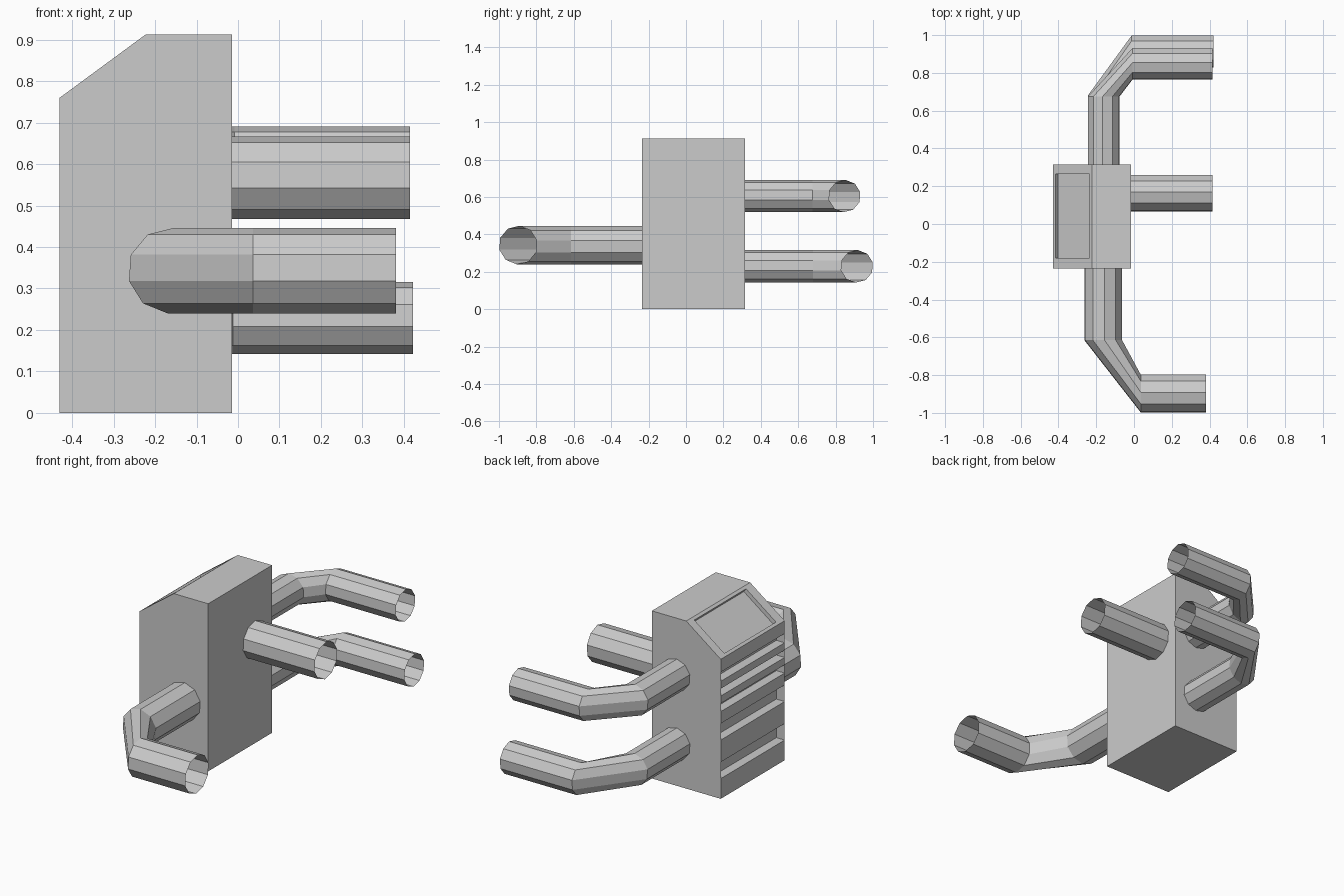
import bpy, bmesh
from math import cos, sin, radians
from mathutils import Vector

if "Cube" in bpy.data.objects:
    bpy.data.objects.remove(bpy.data.objects["Cube"])


def finish(bm, name):
    mesh = bpy.data.meshes.new(name)
    bm.to_mesh(mesh)
    bm.free()
    ob = bpy.data.objects.new(name, mesh)
    bpy.context.collection.objects.link(ob)
    return ob


# Housing: side profile with vent grooves, closed by plain side panels
X0, X1, Y0, Y1 = -0.43, -0.015, -0.235, 0.315
outline = [(X0, 0), (X1, 0), (X1, 0.913), (-0.222, 0.913), (X0, 0.76)]
grooves = [(0.64, 0.69), (0.56, 0.60), (0.475, 0.52), (0.32, 0.41), (0.11, 0.20)]
depth = 0.05
profile = list(outline)
for lo, hi in grooves:
    profile += [(X0, hi), (X0 + depth, hi), (X0 + depth, lo), (X0, lo)]

bm = bmesh.new()
front = [bm.verts.new((x, Y0, z)) for x, z in profile]
back = [bm.verts.new((x, Y1, z)) for x, z in profile]
faces = []
for i in range(len(profile)):
    j = (i + 1) % len(profile)
    faces.append(bm.faces.new((front[i], back[i], back[j], front[j])))
bm.faces.new([bm.verts.new((x, Y0, z)) for x, z in outline])
bm.faces.new([bm.verts.new((x, Y1, z)) for x, z in reversed(outline)])
bm.normal_update()

# Recessed screen on the sloped face
screen = faces[3]
bmesh.ops.inset_individual(bm, faces=[screen], thickness=0.024)
for v in screen.verts:
    v.co.y = -0.18 if v.co.y < 0 else 0.265
bmesh.ops.inset_individual(bm, faces=[screen], thickness=0.001, depth=-0.022)
finish(bm, "housing")


# Open ten-sided pipes: each ring is a centre and its horizontal axis
def pipe(name, rings, r, phase, n=10):
    bm = bmesh.new()
    loops = []
    for centre, lateral in rings:
        loop = []
        for k in range(n):
            a = radians(phase + 360 * k / n)
            p = Vector(centre) + Vector(lateral) * r * cos(a)
            loop.append(bm.verts.new(p + Vector((0, 0, r * sin(a)))))
        loops.append(loop)
    for a, b in zip(loops, loops[1:]):
        for k in range(n):
            m = (k + 1) % n
            bm.faces.new((a[k], a[m], b[m], b[k]))
    bmesh.ops.recalc_face_normals(bm, faces=bm.faces)
    return finish(bm, name)


def bent_pipe(name, side, x, z, r, y_wall, y_bend, x_bend, y_end, x_end, phase):
    out, along = (-1, 0, 0), (0, side, 0)
    pipe(name, [((x, y_wall, z), out), ((x, y_bend, z), out),
                ((x_bend, y_end, z), along), ((x_end, y_end, z), along)], r, phase)


bent_pipe("upper_side_pipe", 1, -0.16, 0.605, 0.086, Y1, 0.675, -0.008, 0.848, 0.415, 14)
bent_pipe("lower_side_pipe", 1, -0.16, 0.229, 0.087, Y1, 0.68, -0.012, 0.914, 0.422, 14)
bent_pipe("opposite_side_pipe", -1, -0.163, 0.343, 0.103, Y0, -0.615, 0.036, -0.898, 0.381, 22)

# Straight outlet pipe
pipe("straight_pipe", [((X1, 0.163, 0.567), (0, 1, 0)),
                       ((0.415, 0.163, 0.567), (0, 1, 0))], 0.1, 14)
